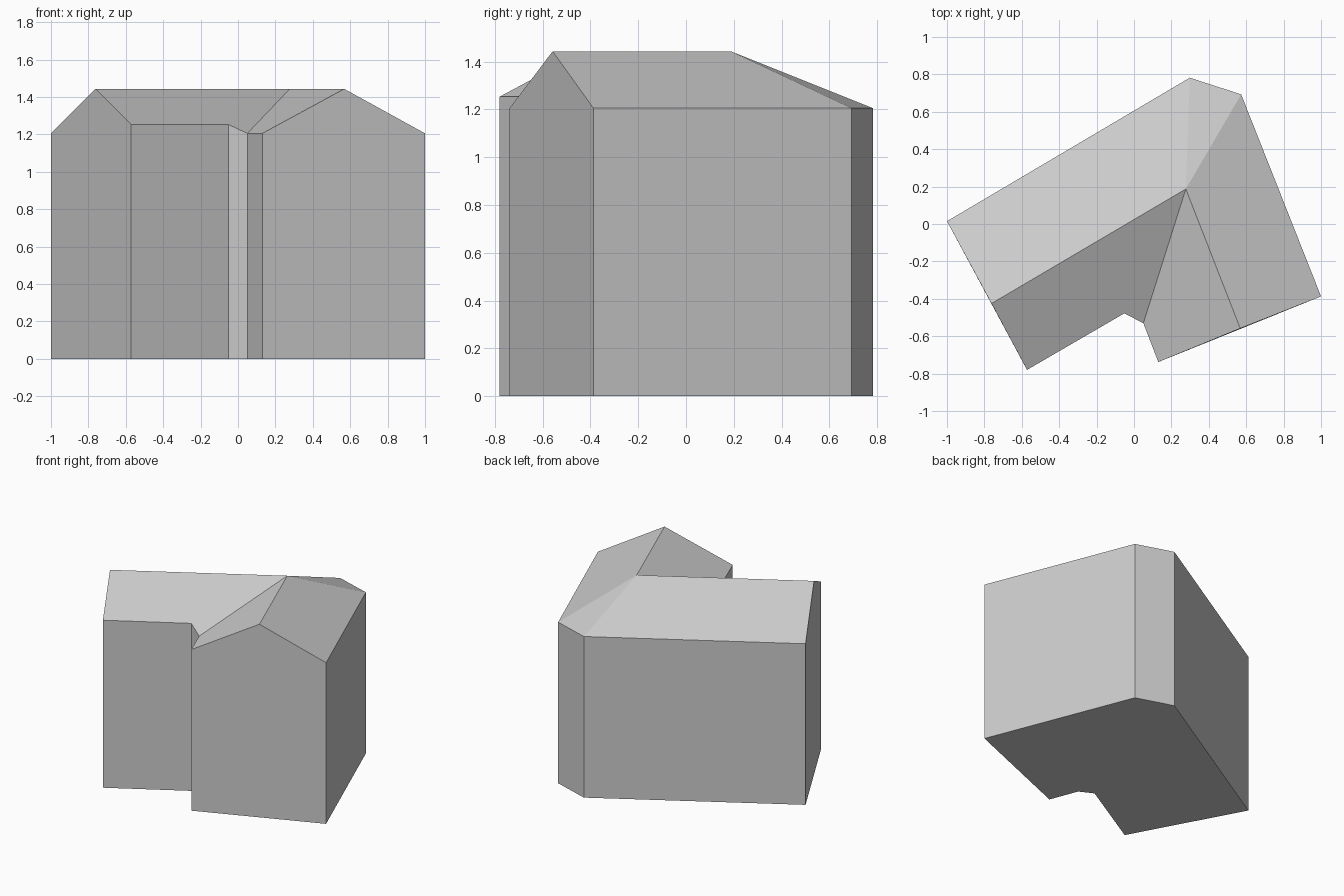
import bpy
import bmesh

cube = bpy.data.objects.get("Cube")
if cube:
    bpy.data.objects.remove(cube, do_unlink=True)

grey = bpy.data.materials.new("plain grey")
grey.use_nodes = True
colour = (0.6, 0.6, 0.6, 1)
grey.diffuse_color = colour
grey.node_tree.nodes["Principled BSDF"].inputs["Base Color"].default_value = colour

EAVE, HIGH_EAVE, RIDGE = 1.205, 1.253, 1.443

# Eaves outline, counter-clockwise from the west corner
eaves = {
    "west": (-1.0, 0.015, EAVE),
    "wing_front": (-0.572, -0.78, HIGH_EAVE),
    "wing_inner": (-0.052, -0.478, HIGH_EAVE),
    "valley": (0.05, -0.53, EAVE),
    "gable_front": (0.13, -0.738, EAVE),
    "east": (1.0, -0.387, EAVE),
    "back_east": (0.573, 0.693, EAVE),
    "back": (0.298, 0.782, EAVE),
}
# Ridge ends and the point where both ridges meet
ridge = {
    "wing_peak": (-0.762, -0.425, RIDGE),
    "meeting": (0.277, 0.187, RIDGE),
    "gable_peak": (0.568, -0.558, RIDGE),
}
points = {**eaves, **ridge}


def make_part(name, faces):
    """Build a flat-shaded object from lists of corner coordinates."""
    bm = bmesh.new()
    for corners in faces:
        bm.faces.new([bm.verts.new(c) for c in corners])
    bmesh.ops.remove_doubles(bm, verts=bm.verts[:], dist=0.0005)
    mesh = bpy.data.meshes.new(name)
    bm.to_mesh(mesh)
    bm.free()
    mesh.materials.append(grey)
    obj = bpy.data.objects.new(name, mesh)
    bpy.context.collection.objects.link(obj)


def ground(p):
    return (p[0], p[1], 0)


# Walls with gable ends, and the floor
gables = {"west": "wing_peak", "gable_front": "gable_peak"}
names = list(eaves)
walls = []
for i, a in enumerate(names):
    b = names[(i + 1) % len(names)]
    peak = [points[gables[a]]] if a in gables else []
    walls.append([ground(points[a]), ground(points[b]), points[b]] + peak + [points[a]])
walls.append([ground(points[n]) for n in reversed(names)])
make_part("walls", walls)

# Roof slopes over the two wings, with a hip at the back corner
slopes = [
    ("west", "wing_peak", "meeting", "back"),
    ("wing_peak", "wing_front", "wing_inner", "valley", "meeting"),
    ("valley", "gable_front", "gable_peak", "meeting"),
    ("gable_peak", "east", "back_east", "meeting"),
    ("meeting", "back_east", "back"),
]
make_part("roof", [[points[n] for n in slope] for slope in slopes])
